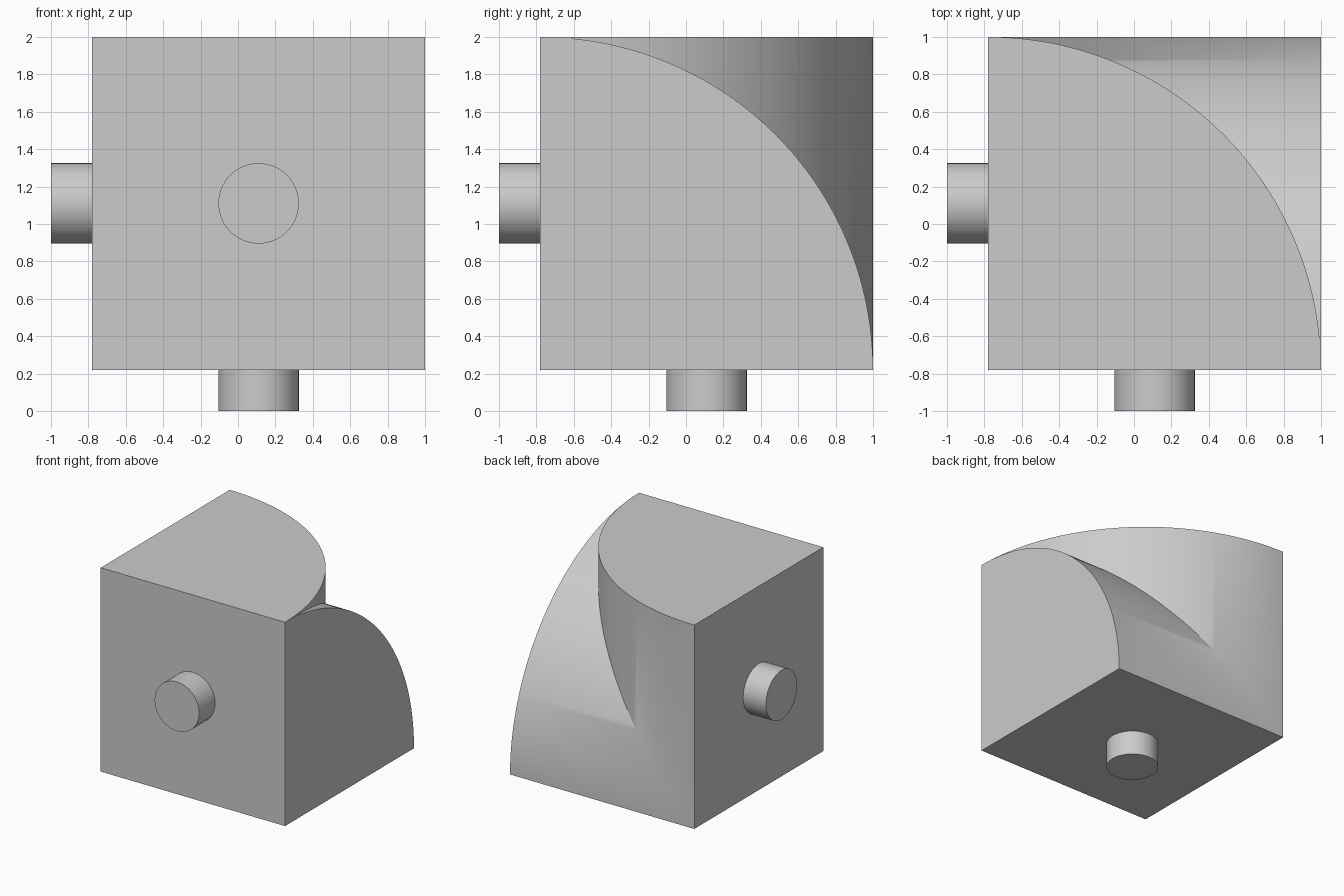
import bpy, bmesh
from math import sin, cos, pi
from mathutils import Vector

SIDE = 1.78                                # edge of the block and radius of its curves
CORNER = Vector((-0.78, -0.78, 0.22))      # square corner where the flat faces meet
PEG_RADIUS, PEG_LENGTH = 0.215, 0.22
SEGMENTS = 64

if "Cube" in bpy.data.objects:
    bpy.data.objects.remove(bpy.data.objects["Cube"], do_unlink=True)

grey = bpy.data.materials.new("plain grey")
grey.use_nodes = True
colour = (0.6, 0.6, 0.6, 1)
grey.diffuse_color = colour
grey.node_tree.nodes["Principled BSDF"].inputs["Base Color"].default_value = colour


def finish(obj):
    obj.data.materials.append(grey)
    bpy.ops.object.select_all(action="DESELECT")
    obj.select_set(True)
    bpy.context.view_layer.objects.active = obj
    bpy.ops.object.shade_smooth_by_angle(angle=pi / 6)


# Block: an upright and a lying quarter cylinder merged along a mitred crease
bm = bmesh.new()


def face(points):
    bm.faces.new([bm.verts.new(CORNER + Vector(p)) for p in points])


r = SIDE
arc = [(r * cos(a), r * sin(a)) for a in (pi / 2 * i / SEGMENTS for i in range(SEGMENTS + 1))]
for (c0, s0), (c1, s1) in zip(arc, arc[1:]):
    face([(c0, s0, c0), (c1, s1, c1), (c1, s1, r), (c0, s0, r)])    # upright curve
    face([(c0, s0, c0), (r, s0, c0), (r, s1, c1), (c1, s1, c1)])    # lying curve

# Quarter-disc ends and square flat sides
face([(0, 0, r)] + [(c, s, r) for c, s in arc])
face([(r, 0, 0)] + [(r, s, c) for c, s in reversed(arc)])
face([(0, 0, 0), (r, 0, 0), (r, 0, r), (0, 0, r)])
face([(0, 0, 0), (0, 0, r), (0, r, r), (0, r, 0)])
face([(0, 0, 0), (0, r, 0), (r, r, 0), (r, 0, 0)])

bmesh.ops.remove_doubles(bm, verts=bm.verts, dist=0.0001)
bmesh.ops.recalc_face_normals(bm, faces=bm.faces)
mesh = bpy.data.meshes.new("curved_block")
bm.to_mesh(mesh)
bm.free()
block = bpy.data.objects.new("curved_block", mesh)
bpy.context.collection.objects.link(block)
finish(block)

# Round pegs centred on the three square faces
for name, axis in (("side_peg", 0), ("front_peg", 1), ("bottom_peg", 2)):
    centre = CORNER + Vector((SIDE / 2,) * 3)
    centre[axis] = CORNER[axis] - PEG_LENGTH / 2
    turn = ((0, pi / 2, 0), (pi / 2, 0, 0), (0, 0, 0))[axis]
    bpy.ops.mesh.primitive_cylinder_add(vertices=64, radius=PEG_RADIUS, depth=PEG_LENGTH,
                                        location=centre, rotation=turn)
    peg = bpy.context.object
    peg.name = name
    finish(peg)
